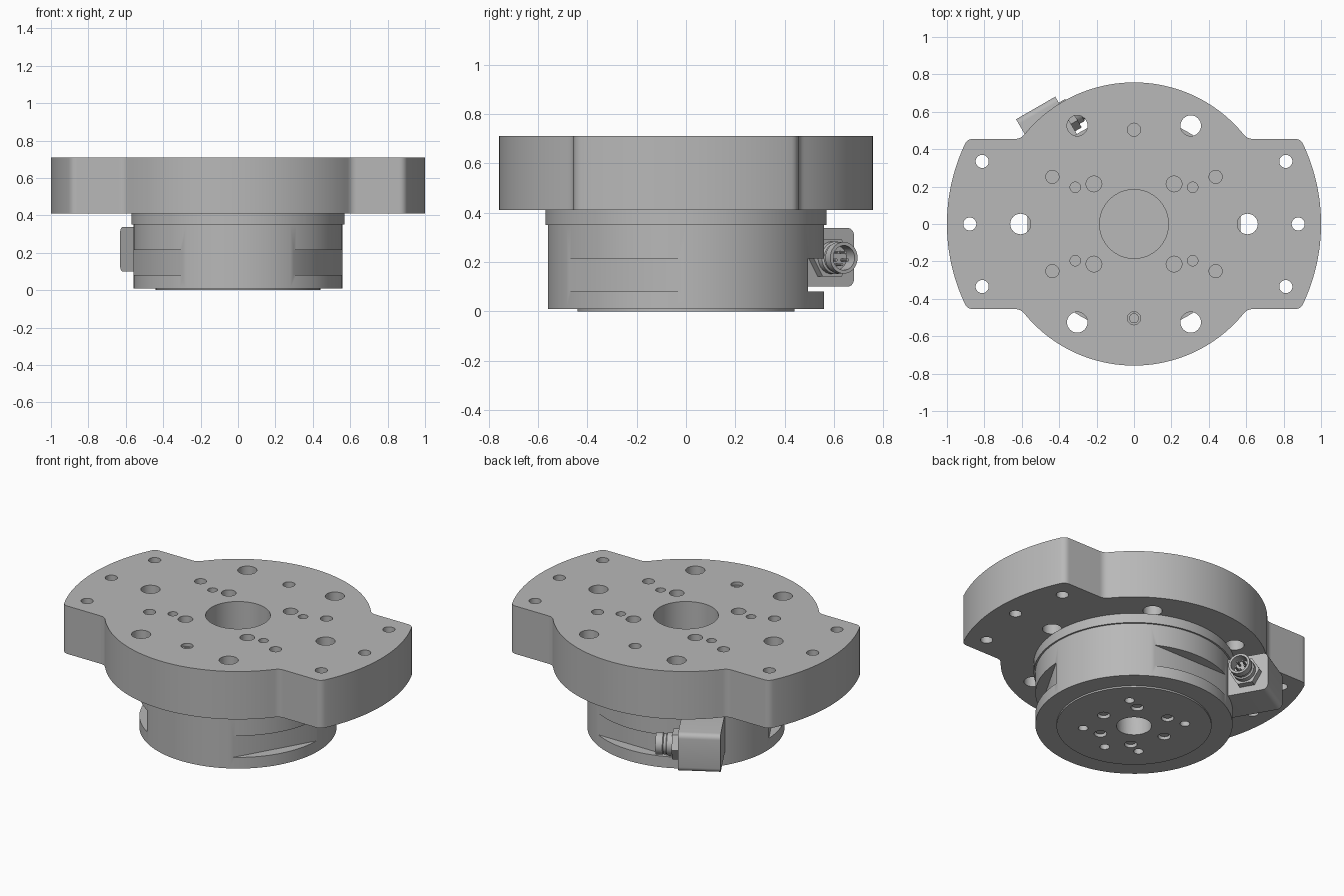
import bpy, bmesh, math
from math import cos, sin, pi, radians, sqrt
from mathutils import Matrix, Vector

cube = bpy.data.objects.get("Cube")
if cube:
    bpy.data.objects.remove(cube, do_unlink=True)

grey = bpy.data.materials.new("machined grey")
grey.use_nodes = True
colour = (0.48, 0.48, 0.48, 1)
grey.diffuse_color = colour
grey.node_tree.nodes["Principled BSDF"].inputs["Base Color"].default_value = colour


def finish(name, bm, spin=0):
    bmesh.ops.recalc_face_normals(bm, faces=bm.faces)
    mesh = bpy.data.meshes.new(name)
    bm.to_mesh(mesh)
    bm.free()
    mesh.materials.append(grey)
    obj = bpy.data.objects.new(name, mesh)
    obj.rotation_euler.z = spin
    bpy.context.collection.objects.link(obj)
    return obj


def activate(obj):
    bpy.ops.object.select_all(action='DESELECT')
    obj.select_set(True)
    bpy.context.view_layer.objects.active = obj


def smooth(obj):
    activate(obj)
    bpy.ops.object.shade_smooth_by_angle(angle=radians(30))


def cut(obj, bm):
    cutter = finish("cutter", bm)
    cutter.hide_render = True
    mod = obj.modifiers.new("cut", 'BOOLEAN')
    mod.operation, mod.solver, mod.object = 'DIFFERENCE', 'EXACT', cutter
    activate(obj)
    bpy.ops.object.modifier_apply(modifier=mod.name)
    bpy.data.objects.remove(cutter, do_unlink=True)


def add_cylinder(bm, x, y, z0, z1, r, sides=32):
    bmesh.ops.create_cone(bm, cap_ends=True, segments=sides, radius1=r, radius2=r,
                          depth=z1 - z0, matrix=Matrix.Translation((x, y, (z0 + z1) / 2)))


def add_box(bm, lo, hi, turn=0):
    lo, hi = Vector(lo), Vector(hi)
    m = Matrix.Rotation(turn, 4, 'Z') @ Matrix.Translation((lo + hi) / 2) @ Matrix.Diagonal((*(hi - lo), 1))
    return bmesh.ops.create_cube(bm, size=1, matrix=m)["verts"]


def lathe(profile, sides):
    bm = bmesh.new()
    verts = [bm.verts.new((r, 0, z)) for r, z in profile]
    edges = [bm.edges.new(pair) for pair in zip(verts, verts[1:])]
    bmesh.ops.spin(bm, geom=verts + edges, cent=(0, 0, 0), axis=(0, 0, 1),
                   angle=2 * pi, steps=sides, use_duplicate=False)
    bmesh.ops.remove_doubles(bm, verts=bm.verts, dist=1e-5)
    return bm


# Mounting plate: round disc with two arc-ended wings and softened corners
INNER, HALF, SOFT = 0.757, 0.455, 0.03


def arc(r, a, b, n):
    return [Vector((r * cos(a + (b - a) * i / n), r * sin(a + (b - a) * i / n))) for i in range(n + 1)]


def fillet(p, c, q, n=6):
    return [p * (1 - t) ** 2 + c * 2 * t * (1 - t) + q * t * t for t in (i / n for i in range(1, n))]


tip = Vector((sqrt(1 - HALF ** 2), HALF))
root = Vector((sqrt(INNER ** 2 - HALF ** 2), HALF))
along = Vector((SOFT, 0))
wing = arc(1, 0, math.asin(HALF) - SOFT, 16)
disc = arc(INNER, math.asin(HALF / INNER) + SOFT / INNER, pi / 2, 28)
quarter = wing + fillet(wing[-1], tip, tip - along) + [tip - along, root + along]
quarter += fillet(root + along, root, disc[0]) + disc
upper = quarter + [Vector((-p.x, p.y)) for p in reversed(quarter[:-1])]
outline = upper + [Vector((p.x, -p.y)) for p in reversed(upper[1:-1])]

bm = bmesh.new()
base = bm.faces.new([bm.verts.new((p.x, p.y, 0.41)) for p in outline])
top = bmesh.ops.extrude_face_region(bm, geom=[base])["geom"]
bmesh.ops.translate(bm, vec=(0, 0, 0.3), verts=[v for v in top if isinstance(v, bmesh.types.BMVert)])
if base not in bm.faces[:]:
    bm.faces.ensure_lookup_table()
plate = finish("mounting_plate", bm)

# Plate holes: centre bore, then rings of (pitch radius, hole radius, angles)
sides_22 = [0, 22.4, -22.4, 180, 157.6, -157.6]
rings = [(0.607, 0.055, range(0, 360, 60)),
         (0.878, 0.035, sides_22),
         (0.504, 0.035, range(30, 390, 60)),
         (0.37, 0.028, [32, 148, 212, 328]),
         (0.303, 0.042, range(45, 405, 90))]
bm = bmesh.new()
add_cylinder(bm, 0, 0, 0.3, 0.8, 0.184, 64)
for pitch, r, angles in rings:
    for a in angles:
        add_cylinder(bm, pitch * cos(radians(a)), pitch * sin(radians(a)), 0.3, 0.8, r)
cut(plate, bm)
smooth(plate)

# Threaded sleeve in the front locating hole
sleeve = finish("front_sleeve", lathe([(0.035, 0.41), (0.035, 0.69), (0.024, 0.69), (0.024, 0.41)], 24))
sleeve.location.y = -0.504
smooth(sleeve)

# Sensor body: round housing with a top flange and a raised bottom face
profile = [(0, 0), (0.44, 0), (0.44, 0.01), (0.56, 0.01), (0.56, 0.35),
           (0.57, 0.35), (0.57, 0.41), (0, 0.41)]
body = finish("sensor_body", lathe(profile, 96))
bm = bmesh.new()
for a in (-30, 90, 210):  # flat-backed side windows
    add_box(bm, (0.495, -0.4, 0.08), (0.7, 0.4, 0.215), radians(a))
add_cylinder(bm, 0, 0, -0.1, 0.12, 0.1, 48)
for a in list(range(45, 405, 90)) + [265]:
    add_cylinder(bm, 0.29 * cos(radians(a)), 0.29 * sin(radians(a)), -0.1, 0.08, 0.028, 24)
for a in range(-5, 355, 60):
    add_cylinder(bm, 0.21 * cos(radians(a)), 0.21 * sin(radians(a)), -0.1, 0.05, 0.036, 24)
cut(body, bm)
smooth(body)

# Screw heads sunk in the bottom face
bm = bmesh.new()
for a in range(-5, 355, 60):
    add_cylinder(bm, 0.21 * cos(radians(a)), 0.21 * sin(radians(a)), 0.015, 0.06, 0.028, 24)
smooth(finish("bottom_screws", bm))

# Connector block, turned to sit against the back right of the body
TURN = radians(30)
bm = bmesh.new()
add_box(bm, (-0.266, 0.5, 0.1), (-0.024, 0.8, 0.338))
rounded = [e for e in bm.edges if all(v.co.y > 0.7 for v in e.verts)
           and abs(e.verts[0].co.x - e.verts[1].co.x) > 0.1]
bmesh.ops.bevel(bm, geom=rounded, offset=0.03, segments=5, profile=0.5, affect='EDGES')
smooth(finish("connector_block", bm, TURN))


def on_socket(obj):
    # Lay the part's z axis along the socket direction
    place = Matrix.Translation((-0.024, 0.675, 0.217)) @ Matrix.Rotation(pi / 2, 4, 'Y')
    obj.data.transform(place)
    smooth(obj)


bm = bmesh.new()
add_cylinder(bm, 0, 0, -0.01, 0.04, 0.088, 6)
on_socket(finish("connector_nut", bm, TURN))
barrel = [(0, 0), (0.066, 0), (0.066, 0.07), (0.058, 0.075), (0.058, 0.09), (0.064, 0.095),
          (0.064, 0.135), (0.05, 0.135), (0.05, 0.07), (0, 0.07)]
on_socket(finish("connector_barrel", lathe(barrel, 40), TURN))
bm = bmesh.new()
for a in range(0, 360, 72):
    add_cylinder(bm, 0.028 * cos(radians(a)), 0.028 * sin(radians(a)), 0.06, 0.12, 0.006, 10)
on_socket(finish("connector_pins", bm, TURN))
